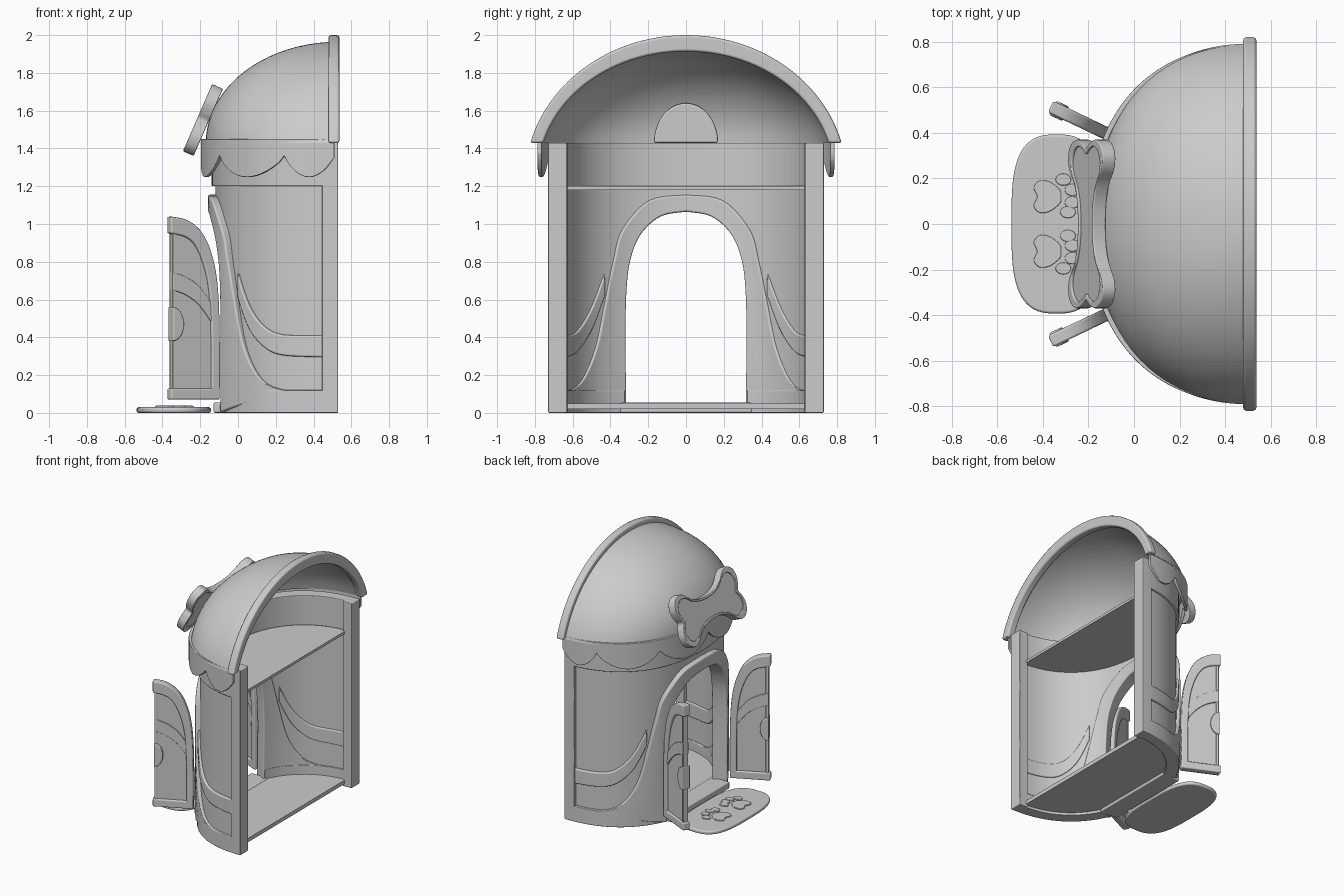
import bpy, bmesh, math
from mathutils import Vector
from math import sin, cos, pi, radians

if "Cube" in bpy.data.objects:
    bpy.data.objects.remove(bpy.data.objects["Cube"])

CX, RX, RY, N = 0.53, 0.67, 0.73, 2.3   # flattened half-round plan of the house


def plan(th, z, o):
    """Angle around the house, height, offset from the outer wall face."""
    c, s = abs(cos(th)), abs(sin(th))
    r = ((c / (RX + o)) ** N + (s / (RY + o)) ** N) ** (-1 / N)
    return Vector((CX - r * cos(th), r * sin(th), z))


def th_y(y):
    return math.atan2(y, RX * (1 - abs(y / RY) ** N) ** (1 / N))


def th_x(x):
    X = CX - x
    return math.atan2(RY * (1 - (X / RX) ** N) ** (1 / N), X)


def smooth(pts, k=5, closed=False):
    """Catmull-Rom resampling of a few points."""
    n, out = len(pts), []
    for i in range(n if closed else n - 1):
        idx = [i - 1, i, i + 1, i + 2]
        p = [Vector(pts[j % n if closed else min(max(j, 0), n - 1)]) for j in idx]
        for m in range(k):
            t = m / k
            out.append(0.5 * (2 * p[1] + (p[2] - p[0]) * t + (2 * p[0] - 5 * p[1] + 4 * p[2] - p[3]) * t * t
                              + (3 * p[1] - p[0] - 3 * p[2] + p[3]) * t ** 3))
    return out if closed else out + [Vector(pts[-1])]


def finish(name, bm, bevel):
    bmesh.ops.remove_doubles(bm, verts=bm.verts, dist=1e-5)
    bmesh.ops.recalc_face_normals(bm, faces=bm.faces)
    me = bpy.data.meshes.new(name)
    bm.to_mesh(me)
    bm.free()
    me.shade_smooth()
    ob = bpy.data.objects.new(name, me)
    bpy.context.collection.objects.link(ob)
    if bevel:
        b = ob.modifiers.new("soft_edges", 'BEVEL')
        b.width, b.segments, b.limit_method, b.angle_limit = bevel, 2, 'ANGLE', radians(45)
        b.harden_normals = True
    else:
        me.set_sharp_from_angle(angle=radians(40))
    return ob


def sheet(name, A, B, o0, o1, f=plan, rows=3, bevel=0.01):
    """Solid strip between two curves, mapped to space by f."""
    bm = bmesh.new()
    n = len(A)
    g = [[[bm.verts.new(f(*Vector(A[i]).lerp(Vector(B[i]), j / rows), o)) for j in range(rows + 1)]
          for i in range(n)] for o in (o0, o1)]
    for i in range(n - 1):
        for L in g:
            for j in range(rows):
                bm.faces.new((L[i][j], L[i + 1][j], L[i + 1][j + 1], L[i][j + 1]))
        for j in (0, rows):
            bm.faces.new((g[0][i][j], g[0][i + 1][j], g[1][i + 1][j], g[1][i][j]))
    for i in (0, n - 1):
        for j in range(rows):
            bm.faces.new((g[0][i][j], g[0][i][j + 1], g[1][i][j + 1], g[1][i][j]))
    return finish(name, bm, bevel)


def prism(name, pts, o0, o1, f, bevel=0.01):
    """Closed outline extruded from o0 to o1."""
    bm = bmesh.new()
    a, b = ([bm.verts.new(f(p[0], p[1], o)) for p in pts] for o in (o0, o1))
    bm.faces.new(a)
    bm.faces.new(b)
    for i in range(len(pts)):
        j = (i + 1) % len(pts)
        bm.faces.new((a[i], a[j], b[j], b[i]))
    return finish(name, bm, bevel)


def flat(u, v, o):
    return Vector((u, v, o))


def band(name, t0, t1, z0, z1, o0, o1, n=24, bevel=0.006):
    ts = [t0 + (t1 - t0) * i / n for i in range(n + 1)]
    return sheet(name, [(t, z0) for t in ts], [(t, z1) for t in ts], o0, o1, bevel=bevel)


H = pi / 2
# Door surround flaring into the base, as half curves mirrored about y = 0
inner = smooth([(.355, 0), (.36, .3), (.36, .5), (.35, .7), (.325, .83), (.265, .95), (.15, 1.04), (0, 1.065)])
outer = smooth([(.70, .112), (.62, .17), (.54, .34), (.485, .58), (.435, .8), (.38, .97), (.22, 1.125), (0, 1.155)])


def full(c):
    pts = [(th_y(p[0]), p[1]) for p in c]
    return pts + [(-t, z) for t, z in reversed(pts[:-1])]


def surround(th, z, o):
    """Stands proud at the door, fades flush into the base."""
    fade = min(1, max(.05, (radians(50) - abs(th)) / radians(16)))
    return plan(th, z, o * fade if o > 0 else o)


sheet("door_surround", full(inner), full(outer), -.085, .02, surround, rows=4, bevel=.012)

# Thin recessed wall with the door gap
td = th_y(.40)
side_t = [td + .004 + (H - td - .004) * i / 16 for i in range(17)]
gap = [-td + 2 * td * i / 24 for i in range(25)]
low = ([(-t, .02) for t in reversed(side_t)] + [(t, .9 + .2 * max(0, 1 - (t / td) ** 2) ** .5) for t in gap]
       + [(t, .02) for t in side_t])
sheet("wall_panel", low, [(t, 1.42) for t, z in low], -.075, -.02, rows=1, bevel=0)
for s, side in ((1, "left"), (-1, "right")):
    band("base_band_" + side, s * th_y(.37), s * H, 0, .12, -.09, 0)
    band("back_post_" + side, s * th_x(.445), s * H, 0, 1.43, -.1, 0, 4)
    # draped sash
    up = smooth([(th_x(x), z) for x, z in ((-.01, .74), (.05, .57), (.13, .46), (.23, .415), (.45, .41))])
    lo = smooth([(th_x(x), z) for x, z in ((-.01, .62), (.05, .45), (.13, .35), (.23, .305), (.45, .295))])
    sheet("wall_sash_" + side, [(s * p[0], p[1]) for p in lo], [(s * p[0], p[1]) for p in up], -.085, -.003)
band("top_band", -H, H, 1.2, 1.43, -.085, 0, 48)

# Floor and ceiling plates
half = [-radians(85) + radians(170) * i / 40 for i in range(41)]
edge = [plan(t, 0, -.06) for t in half]
prism("floor", edge, .02, .05, flat, 0)
prism("ceiling", edge, 1.18, 1.2, flat, 0)
prism("door_step", [(-.13, -.35), (-.13, .35), (.02, .35), (.02, -.35)], 0, .055, flat)


# Domed roof: full round at the front, a cut arch at the sides
def dome(th, t, o):
    p0 = radians(15) * abs(sin(th)) ** 2
    p = p0 + t * (H - p0)
    r = max(cos(p), 0) / cos(p0)
    h = (sin(p) - sin(p0)) / (1 - sin(p0))
    q = plan(th, 0, 0)
    k = 1 + o
    return Vector((CX - (CX - q.x) * r * k * 1.045, q.y * r * k * 1.085, 1.43 + .535 * k * h))


ts = [-H + pi * i / 48 for i in range(49)]
sheet("roof_dome", [(t, 0) for t in ts], [(t, 1) for t in ts], -.035, 0, dome, rows=20, bevel=0)


# Raised rim along the back edge of the roof
def rim_curve(a, h):
    e = radians(75)
    return [(a * sin(p * e / H) / sin(e), 1.428 + h * (cos(p * e / H) - cos(e)) / (1 - cos(e))) for p in ts]


sheet("roof_rim", rim_curve(.755, .485), rim_curve(.825, .572), .478, .538,
      lambda y, z, o: Vector((o, y, z)), rows=2, bevel=.015)

# Scalloped trim under the roof
cusps = [0, 36, 69, 88.5]
trim = []
for a, b in zip(cusps, cusps[1:]):
    for i in range(14):
        u = i / 14
        trim.append((radians(a + (b - a) * u), 1.36 - .112 * sin(pi * u) ** .75))
trim.append((radians(88.5), 1.35))
trim = [(-t, z) for t, z in reversed(trim[1:])] + trim
sheet("roof_scallops", trim, [(t, 1.45) for t, z in trim], .035, .057, bevel=.005)


# Bone sign, leaning back against the roof
def lean(y, w, o):
    return Vector((-.185, y, 1.55)) + w * Vector((.40, 0, .917)) + o * Vector((-.917, 0, .40))


q = [(0, .085), (.1, .095), (.18, .13), (.24, .18), (.30, .193), (.35, .16), (.37, .10), (.355, .04)]
right = q[1:] + [(.335, 0)] + [(y, -w) for y, w in reversed(q[1:])]
bone = smooth([q[0]] + right + [(0, -q[0][1])] + [(-y, w) for y, w in reversed(right)], 4, True)
scaled = [(p[0] * .92, p[1] * .80) for p in bone]
loop = lambda c: list(c) + [c[0]]
prism("bone_sign", scaled, -.025, .022, lean, 0)
sheet("bone_border", loop(scaled), loop(bone), -.03, .032, lean, rows=1, bevel=.014)
prism("bone_mount", [(.17 * cos(pi * i / 20), 1.43 + .21 * sin(pi * i / 20)) for i in range(21)],
      -.10, -.06, lambda y, z, o: Vector((o, y, z)))

# Two open door leaves
arch_o = smooth([(0, .07), (0, .4), (.01, .65), (.04, .82), (.1, .95), (.19, 1.02), (.29, 1.04)])
arch_i = smooth([(.05, .07), (.05, .4), (.06, .62), (.09, .77), (.14, .88), (.2, .93), (.29, .95)])
ptop = smooth([(.03, .5), (.05, .7), (.09, .84), (.14, .91), (.275, .96)])
s_hi = smooth([(.04, .57), (.12, .67), (.2, .72), (.278, .745)])
s_lo = smooth([(.04, .47), (.12, .57), (.2, .625), (.278, .65)])
for s, side in ((1, "left"), (-1, "right")):
    def leaf(u, z, o, s=s):
        return Vector((-.105 - .9 * u + .43 * o, s * (.39 + .43 * u + .9 * o), z))
    sheet("door_arch_" + side, arch_i, arch_o, -.028, .028, leaf)
    sheet("door_bottom_rail_" + side, [(0, .07), (.29, .07)], [(0, .13), (.29, .13)], -.028, .028, leaf)
    sheet("door_panel_" + side, [(p[0], .1) for p in ptop], ptop, -.014, .014, leaf, bevel=0)
    sheet("door_stile_" + side, [(.255, .12), (.255, .96)], [(.277, .12), (.277, .96)], -.02, .02, leaf, bevel=.004)
    sheet("door_sash_" + side, s_lo, s_hi, -.022, .022, leaf, bevel=.005)
    prism("door_handle_" + side, [(.28 - .065 * sin(pi * i / 16), .47 + .09 * cos(pi * i / 16)) for i in range(17)],
          -.035, .035, leaf, .008)

# Door mat with two paw prints
ring = [2 * pi * i / 64 for i in range(64)]
pw = lambda v, e: math.copysign(abs(v) ** e, v)
prism("mat", [(-.34 + .198 * pw(cos(a), .72), .393 * pw(sin(a), .6)) for a in ring], 0, .03, flat, .012)
pad = [(-.425, 0), (-.44, .04), (-.415, .07), (-.37, .065), (-.325, .03), (-.32, 0),
       (-.325, -.03), (-.37, -.065), (-.415, -.07), (-.44, -.04)]
for s, side in ((1, "left"), (-1, "right")):
    prism("paw_pad_" + side, [(p[0], s * .12 + p[1]) for p in smooth(pad, 4, True)], .02, .038, flat, .005)
    for k, (x, y) in enumerate(((-.31, .075), (-.27, .03), (-.27, -.025), (-.29, -.068))):
        prism(f"paw_toe_{side}_{k}", [(x + .034 * cos(a), s * (.12 + y) + .026 * sin(a)) for a in ring[::3]],
              .02, .038, flat, .005)
